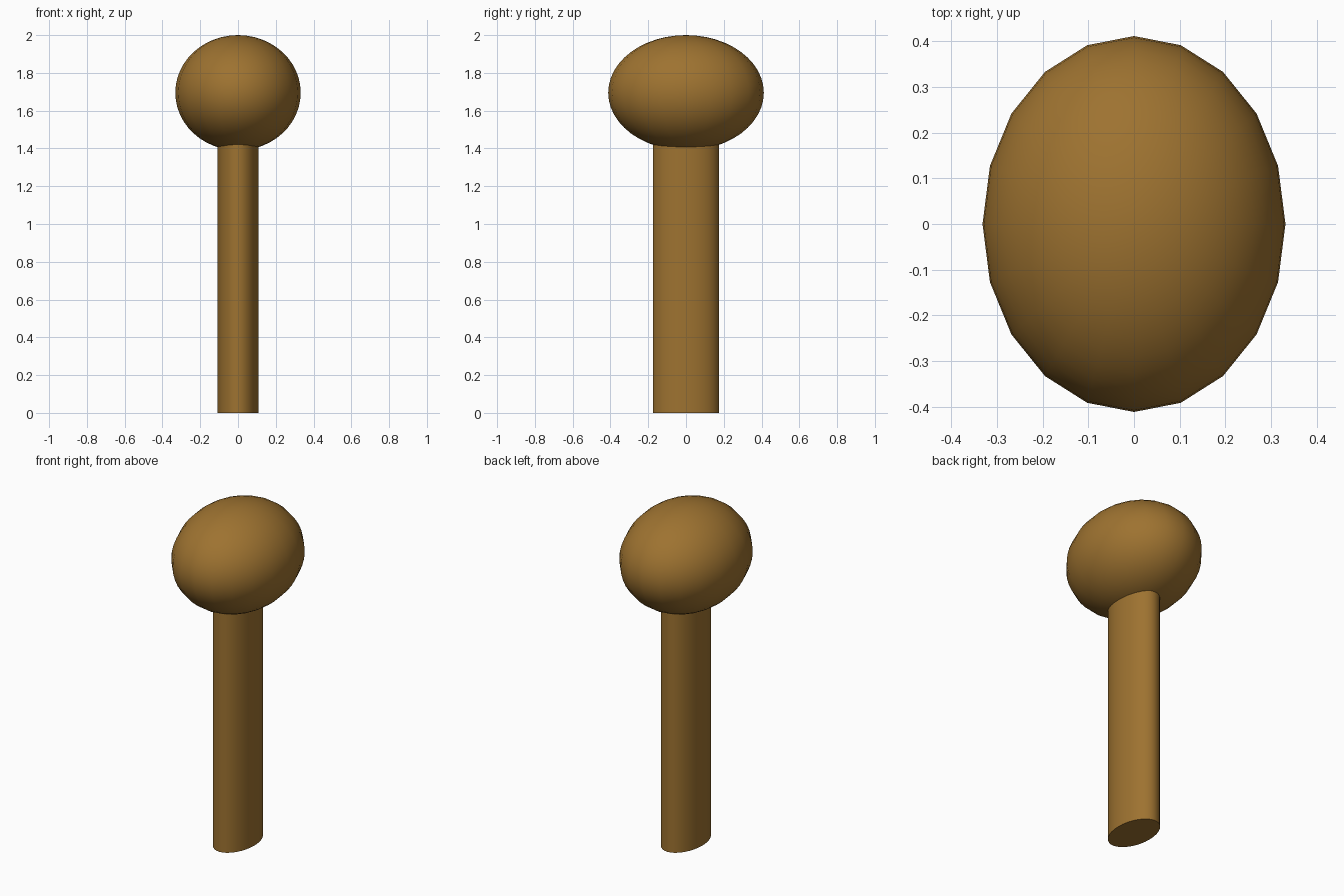
import bpy
from math import radians

if "Cube" in bpy.data.objects:
    bpy.data.objects.remove(bpy.data.objects["Cube"])

wood = bpy.data.materials.new("brown_wood")
wood.diffuse_color = (0.34, 0.17, 0.03, 1)
wood.use_nodes = True
wood.node_tree.nodes["Principled BSDF"].inputs["Base Color"].default_value = wood.diffuse_color


def finish(name, scale):
    ob = bpy.context.object
    ob.name = name
    ob.scale = scale
    bpy.ops.object.transform_apply(location=False, rotation=False, scale=True)
    bpy.ops.object.shade_smooth_by_angle(angle=radians(40))
    ob.data.materials.append(wood)


# Oval shaft, running up into the head
SHAFT_TOP = 1.46
bpy.ops.mesh.primitive_cylinder_add(vertices=32, radius=1, depth=1,
                                    location=(0, 0, SHAFT_TOP / 2))
finish("shaft", (0.109, 0.176, SHAFT_TOP))

# Egg-shaped head
HEAD_HALF_HEIGHT = 0.305
bpy.ops.mesh.primitive_uv_sphere_add(segments=20, ring_count=24, radius=1,
                                     location=(0, 0, 2 - HEAD_HALF_HEIGHT))
finish("head", (0.332, 0.412, HEAD_HALF_HEIGHT))
